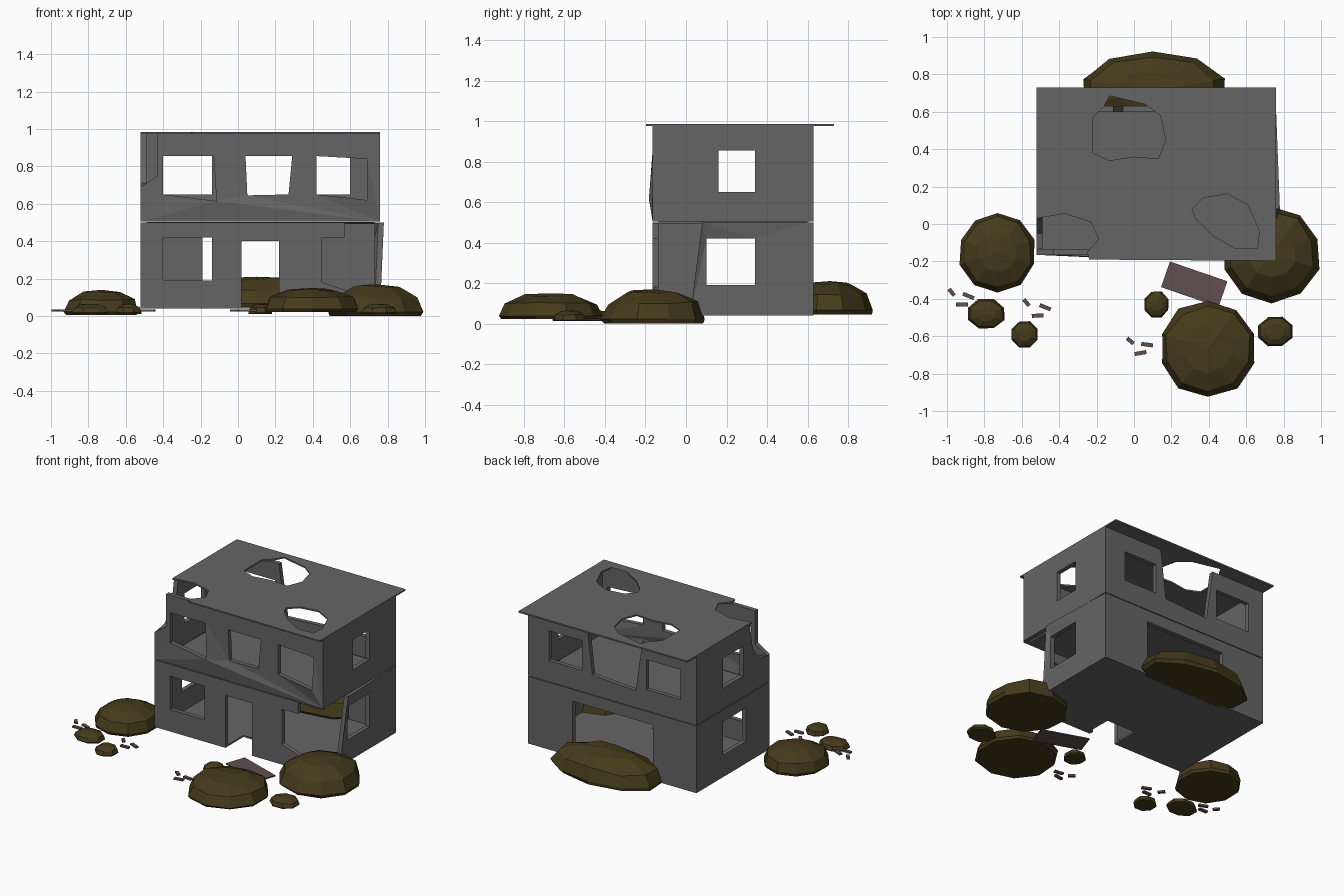
import bpy, bmesh, math, random
from mathutils import Vector

if "Cube" in bpy.data.objects:
    bpy.data.objects.remove(bpy.data.objects["Cube"])

random.seed(4)

def material(name, col):
    m = bpy.data.materials.new(name)
    m.diffuse_color = (*col, 1)
    m.use_nodes = True
    m.node_tree.nodes["Principled BSDF"].inputs["Base Color"].default_value = m.diffuse_color
    return m

GREY = material("concrete", (0.13, 0.13, 0.13))
EARTH = material("earth", (0.06, 0.043, 0.011))
WOOD = material("wood", (0.12, 0.08, 0.08))

def finish(name, bm, mat):
    bmesh.ops.recalc_face_normals(bm, faces=bm.faces)
    me = bpy.data.meshes.new(name)
    bm.to_mesh(me)
    bm.free()
    me.materials.append(mat)
    ob = bpy.data.objects.new(name, me)
    bpy.context.collection.objects.link(ob)
    return ob

def panel(name, outline, holes, place, depth, warp=None):
    """Slab with openings: flat outline loops, filled, then thickened along depth."""
    bm = bmesh.new()
    for loop in [outline] + holes:
        vs = [bm.verts.new((u, v, 0)) for u, v in loop]
        for i in range(len(vs)):
            bm.edges.new((vs[i - 1], vs[i]))
    bmesh.ops.triangle_fill(bm, edges=bm.edges[:], use_beauty=True, use_dissolve=False)
    for v in bm.verts:
        off = warp(v.co.x, v.co.y) if warp else 0
        v.co = Vector(place(v.co.x, v.co.y)) + Vector(depth).normalized() * -off
    ext = bmesh.ops.extrude_face_region(bm, geom=bm.faces[:], use_keep_orig=True)
    bmesh.ops.translate(bm, vec=depth,
                        verts=[g for g in ext["geom"] if isinstance(g, bmesh.types.BMVert)])
    return finish(name, bm, GREY)

def rect(a, b, c, d):
    return [(a, c), (b, c), (b, d), (a, d)]

X0, X1, Y0, Y1, T = -0.52, 0.76, -0.165, 0.63, 0.03
front = (lambda u, v: (u, Y0, v), (0, T, 0))
back = (lambda u, v: (u, Y1, v), (0, -T, 0))
left = (lambda u, v: (X0, u, v), (T, 0, 0))
right = (lambda u, v: (X1, u, v), (-T, 0, 0))
S0, S1 = Y0 + T, Y1 - T

# lower storey walls
panel("front_wall_lower",
      [(X0, .04), (.02, .04), (.02, .40), (.22, .40), (.22, .04), (.68, .04), (.60, .13),
       (.45, .18), (.45, .42), (.57, .42), (.57, .495), (X1, .495), (X1, .50), (X0, .50)],
      [rect(-.40, -.14, .19, .42)], *front)
panel("back_wall_lower",
      [(X0, .04), (-.19, .04), (-.19, .42), (.42, .42), (.42, .04), (X1, .04), (X1, .50), (X0, .50)],
      [], *back)
panel("left_wall_lower", rect(S0, S1, .04, .50), [rect(.09, .34, .19, .42)], *left)
panel("right_wall_lower", [(.02, .04), (S1, .04), (S1, .50), (.08, .50)],
      [rect(.10, .34, .19, .42)], *right, warp=lambda u, v: .02 if u < .09 and v > .4 else 0)

# upper storey walls
panel("front_wall_upper",
      [(X0, .505), (X1, .505), (X1, .975), (-.43, .975), (-.43, .75), (X0, .69)],
      [[(-.40, .65), (-.115, .615), (-.13, .855), (-.40, .855)],
       [(.05, .645), (.27, .65), (.29, .855), (.04, .855)],
       [(.42, .65), (.69, .62), (.69, .84), (.42, .855)]],
      *front, warp=lambda u, v: .018 if .6 < v < .63 else 0)
panel("back_wall_upper",
      [(X0, .505), (X1, .505), (X1, .975), (.31, .975), (.27, .64), (-.06, .62), (-.11, .975), (X0, .975)],
      [rect(-.40, -.14, .65, .855), rect(.35, .60, .65, .855)], *back)
panel("left_wall_upper",
      [(S0, .505), (S1, .505), (S1, .975), (.05, .975), (.02, .80), (-.05, .71), (S0, .69)],
      [rect(.12, .34, .65, .855)], *left)
panel("right_wall_upper", rect(S0, S1, .505, .975), [rect(.16, .34, .65, .855)], *right)

# floors and roof with collapsed holes
panel("ground_floor",
      [(X0 + T, S0), (.02, S0), (.02, .03), (.24, .03), (.24, S0), (.62, S0), (.72, .02),
       (X1 - T, .04), (X1 - T, S1), (X0 + T, S1)],
      [], lambda u, v: (u, v, .04), (0, 0, .012))
panel("upper_floor", rect(X0 + T, X1 - T, S0, S1), [], lambda u, v: (u, v, .492), (0, 0, .012))
panel("roof",
      [(X0, .73), (X0, .03), (-.37, .055), (-.23, .01), (-.19, -.08), (-.25, -.15), (-.24, -.19),
       (X1, -.197), (X1, .73)],
      [[(-.22, .38), (-.13, .34), (0, .36), (.13, .35), (.17, .45), (.14, .58), (.06, .64),
        (-.13, .685), (-.16, .63), (-.22, .57)],
       [(.31, .08), (.33, .03), (.42, -.06), (.54, -.13), (.66, -.13), (.67, -.04), (.61, .10),
        (.50, .16), (.37, .14)]],
      lambda u, v: (u, v, .975), (0, 0, .01))

# faceted earth mounds and rocks
def mound(name, x, y, rx, ry, z0, z1, n=10):
    bm = bmesh.new()
    prev = None
    h = z1 - z0
    for k, (r, f) in enumerate([(.96, 0), (1, .13), (.88, .6), (.5, .92)]):
        ring = []
        for i in range(n):
            a = 2 * math.pi * (i + .5) / n
            j = 1 + random.uniform(-.04, .02)
            z = z0 + h * (f + (random.uniform(-.05, .05) if k > 1 else 0))
            ring.append(bm.verts.new((x + rx * r * j * math.cos(a), y + ry * r * j * math.sin(a), z)))
        if prev:
            for i in range(n):
                bm.faces.new((prev[i - 1], prev[i], ring[i], ring[i - 1]))
        else:
            bm.faces.new(ring)
        prev = ring
    top = bm.verts.new((x, y, z1))
    for i in range(n):
        bm.faces.new((prev[i - 1], prev[i], top))
    finish(name, bm, EARTH)

mound("mound_left", -.73, -.15, .21, .215, .005, .14)
mound("mound_right", .735, -.16, .265, .26, 0, .17)
mound("mound_front", .395, -.665, .265, .26, .022, .15)
mound("mound_back", .10, .71, .40, .215, .045, .21)
for i, (x, y, rx, ry) in enumerate([(-.79, -.48, .105, .085), (-.585, -.59, .075, .075),
                                    (.12, -.43, .07, .075), (.755, -.575, .10, .085)]):
    mound(f"rock_{i + 1}", x, y, rx, ry, .012, .065, 8)

# fallen door and splinters
def plank(name, x, y, sx, sy, deg, z=.03, sz=.008):
    bm = bmesh.new()
    bmesh.ops.create_cube(bm, size=1)
    bmesh.ops.scale(bm, vec=(sx, sy, sz), verts=bm.verts)
    ob = finish(name, bm, WOOD)
    ob.location = (x, y, z)
    ob.rotation_euler = (0, 0, math.radians(deg))

plank("fallen_door", .322, -.322, .325, .145, -19)
for i, (x, y, deg) in enumerate([(-.975, -.365, -50), (-.92, -.43, 0), (-.885, -.385, -22),
                                 (-.575, -.42, -50), (-.515, -.49, 2), (-.475, -.445, -22),
                                 (-.02, -.625, -40), (.035, -.69, 10), (.07, -.645, -8)]):
    plank(f"splinter_{i + 1}", x, y, .045 if i % 3 == 0 else .063, .021, deg, sz=.012)
